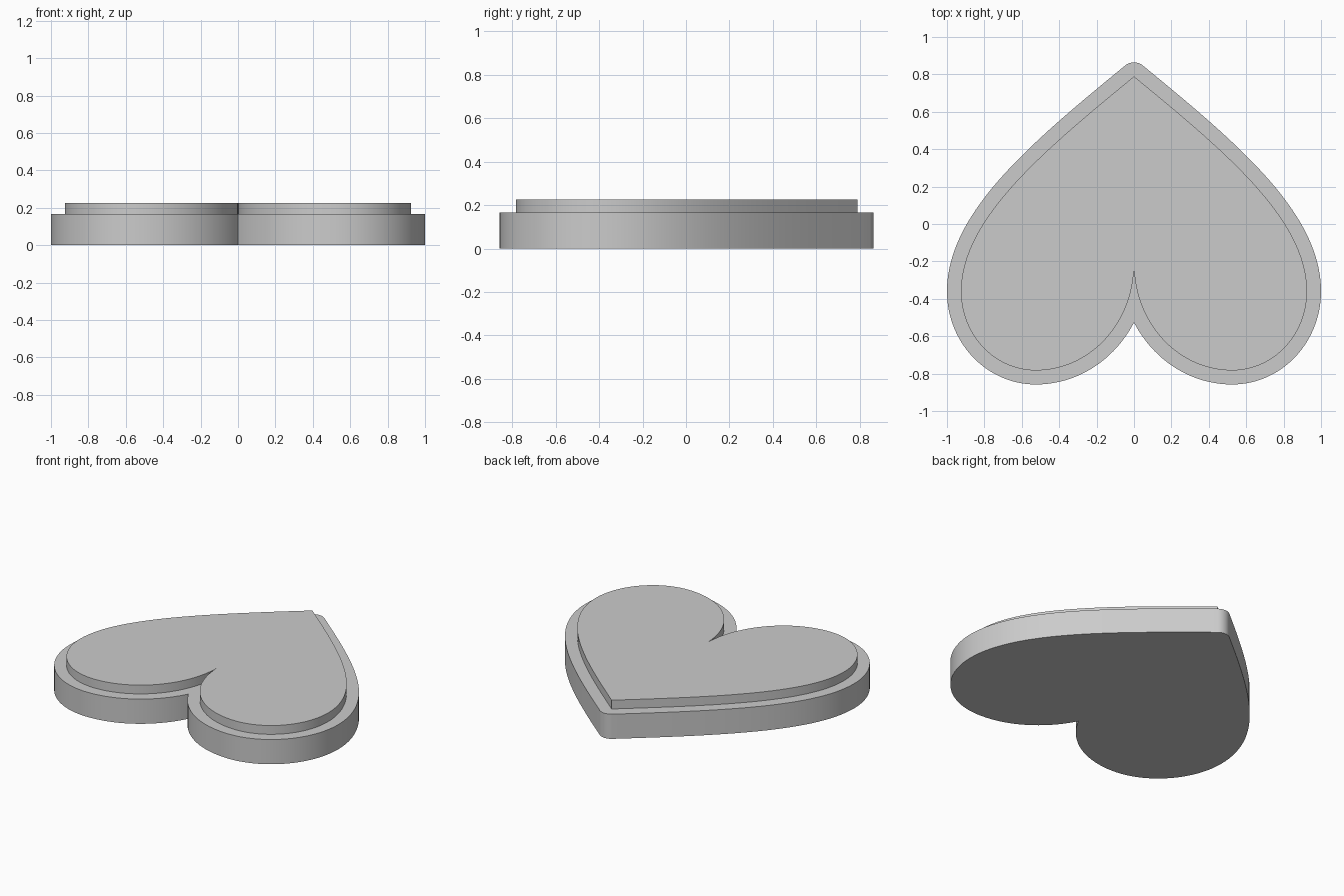
import bpy
import bmesh
import math
from mathutils import Vector
from mathutils.geometry import interpolate_bezier

if "Cube" in bpy.data.objects:
    bpy.data.objects.remove(bpy.data.objects["Cube"], do_unlink=True)

RIM = 0.075          # width of the ledge around the raised heart
BASE_TOP = 0.166
PLATE_TOP = 0.225
K = 0.5523           # handle ratio of a quarter ellipse

grey = bpy.data.materials.new("light_grey")
grey.use_nodes = True
grey.diffuse_color = (0.6, 0.6, 0.6, 1)
grey.node_tree.nodes["Principled BSDF"].inputs["Base Color"].default_value = (0.6, 0.6, 0.6, 1)

# Key points of the left half: notch, lobe bottom, lobe side, tip
notch, low = Vector((0, -0.215)), Vector((0.525, -0.783))
side, tip = Vector((0.925, -0.36)), Vector((0, 0.789))


def quarter(a, b, corner):
    return (a, a.lerp(corner, K), b.lerp(corner, K), b)


segments = [
    quarter(notch, low, Vector((notch.x, low.y))),
    quarter(low, side, Vector((side.x, low.y))),
    (side, Vector((side.x, 0.02)), Vector((0.5, 0.38)), tip),
]


def half_heart(steps=32):
    points = [notch]
    for seg in segments:
        points += [p.to_2d() for p in interpolate_bezier(*[v.to_3d() for v in seg], steps)[1:]]
    return points


def offset_half(points, distance):
    """Offset outwards, trimmed at the centre line and rounded at the tip."""
    moved = []
    for i, p in enumerate(points):
        d = points[min(i + 1, len(points) - 1)] - points[max(i - 1, 0)]
        normal = Vector((d.y, -d.x)).normalized()
        moved.append(p + normal * distance)
    first = next(i for i, p in enumerate(moved) if p.x > 0)
    a, b = moved[first - 1], moved[first]
    crossing = a.lerp(b, -a.x / (b.x - a.x))
    crossing.x = 0
    start = math.atan2(normal.y, normal.x)
    arc = []
    for i in range(1, 9):
        angle = start + (math.pi / 2 - start) * i / 8
        arc.append(points[-1] + Vector((math.cos(angle), math.sin(angle))) * distance)
    arc[-1].x = 0
    return [crossing] + moved[first:] + arc


def heart_slab(name, half, bottom, top):
    """Mirror the half outline and extrude it between two heights."""
    outline = half + [Vector((-p.x, p.y)) for p in reversed(half[1:-1])]
    bm = bmesh.new()
    face = bm.faces.new([bm.verts.new((p.x, p.y, bottom)) for p in outline])
    result = bmesh.ops.extrude_face_region(bm, geom=[face], use_keep_orig=True)
    raised = [g for g in result["geom"] if isinstance(g, bmesh.types.BMVert)]
    bmesh.ops.translate(bm, verts=raised, vec=(0, 0, top - bottom))
    bmesh.ops.recalc_face_normals(bm, faces=bm.faces)
    mesh = bpy.data.meshes.new(name)
    bm.to_mesh(mesh)
    bm.free()
    mesh.materials.append(grey)
    obj = bpy.data.objects.new(name, mesh)
    bpy.context.collection.objects.link(obj)
    bpy.ops.object.select_all(action="DESELECT")
    obj.select_set(True)
    bpy.context.view_layer.objects.active = obj
    bpy.ops.object.shade_smooth_by_angle(angle=math.radians(30))


# Wide base and the smaller raised heart on it
inner = half_heart()
heart_slab("heart_base", offset_half(inner, RIM), 0, BASE_TOP)
heart_slab("raised_heart", inner, BASE_TOP - 0.01, PLATE_TOP)
